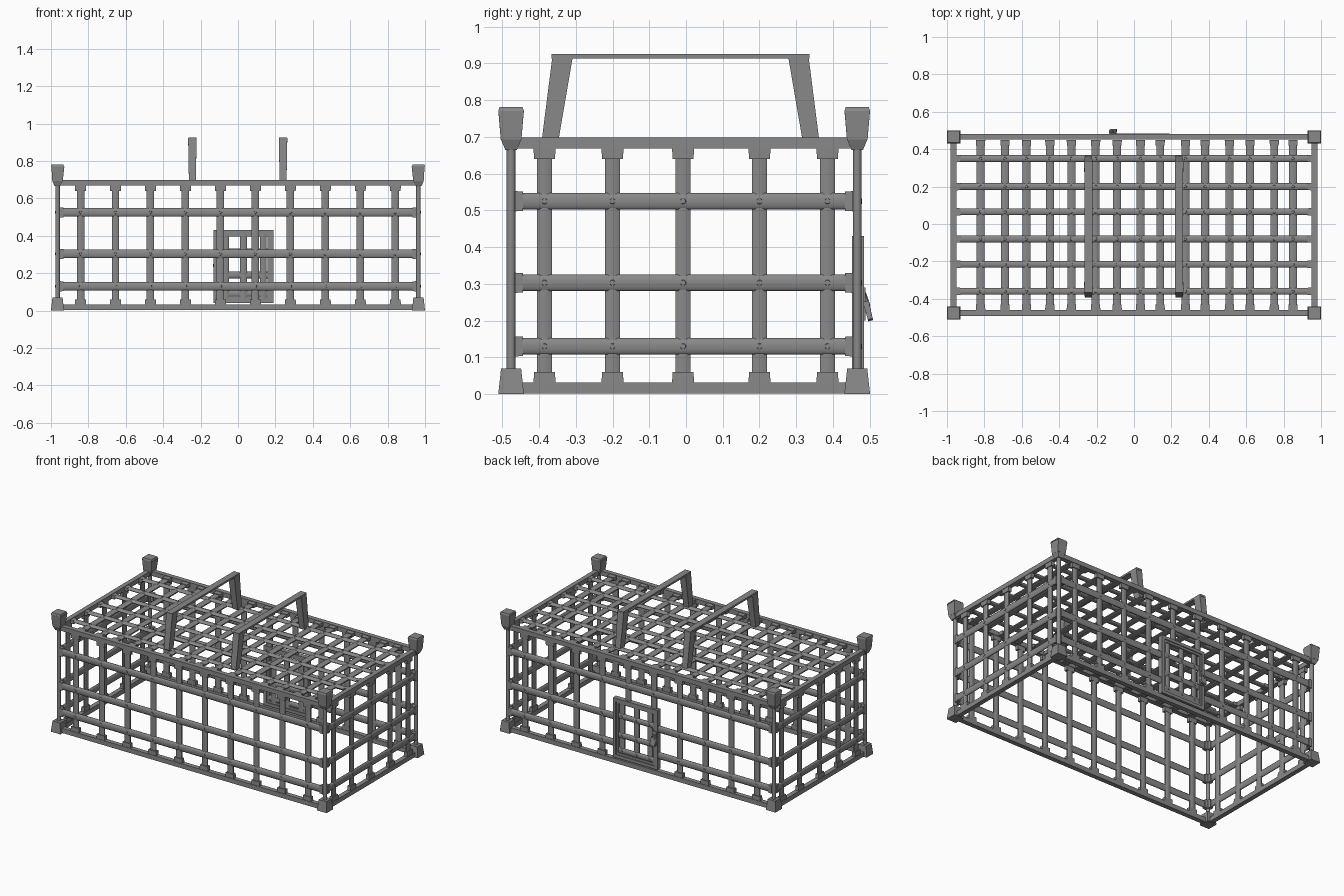
import bpy, bmesh, math
from mathutils import Matrix, Vector

if "Cube" in bpy.data.objects:
    bpy.data.objects.remove(bpy.data.objects["Cube"])

YF, YB, XS = -0.476, 0.466, 0.965      # wall planes: front, back, sides
iron = bpy.data.materials.new("dark_iron")
iron.diffuse_color = (0.25, 0.25, 0.25, 1)
iron.use_nodes = True
iron.node_tree.nodes["Principled BSDF"].inputs["Base Color"].default_value = iron.diffuse_color


def prism(bm, p0, p1, side, w, d, n=4, taper=1.0):
    """n-sided bar from p0 to p1; w is its width along 'side', d its depth."""
    p0, p1, s = Vector(p0), Vector(p1), Vector(side)
    z = (p1 - p0).normalized()
    s = (s - z * s.dot(z)).normalized()
    y = z.cross(s)
    m = Matrix((s, y, z)).transposed().to_4x4()
    m.translation = (p0 + p1) / 2
    r = 0.5 / math.cos(math.pi / n)
    m = m @ Matrix.Diagonal((w, d, 1, 1)) @ Matrix.Rotation(math.pi / n, 4, 'Z')
    bmesh.ops.create_cone(bm, cap_ends=True, segments=n, radius1=r,
                          radius2=r * taper, depth=(p1 - p0).length, matrix=m)


def finish(bm, name, mat=None, smooth=False):
    me = bpy.data.meshes.new(name)
    bm.to_mesh(me)
    bm.free()
    me.materials.append(iron)
    if smooth:
        me.shade_smooth()
        me.set_sharp_from_angle(angle=math.radians(62))
    ob = bpy.data.objects.new(name, me)
    bpy.context.collection.objects.link(ob)
    if mat:
        ob.matrix_world = mat
    return ob


def pieces(a, b, pos, hole, axis):
    """Split a bar running a..b where it would cross the hole."""
    if hole:
        u0, u1, v0, v1 = hole
        lo, hi, c0, c1 = (u0, u1, v0, v1) if axis == 0 else (v0, v1, u0, u1)
        if c0 < pos < c1:
            return [s for s in ((a, lo), (hi, b)) if s[1] - s[0] > 0.05]
    return [(a, b)]


def lattice(name, mat, us, vs, ur, vr, wu=0.04, wv=0.045, hole=None, collar=0.02):
    """Riveted grid in a local plane: u = x, v = y, outward = z."""
    bm = bmesh.new()
    for u in us:
        for a, b in pieces(vr[0], vr[1], u, hole, 1):
            prism(bm, (u, a, -0.002), (u, b, -0.002), (1, 0, 0), wu, 0.018, 8)
        if collar:
            for e, s in ((vr[0], 1), (vr[1], -1)):
                if hole and hole[0] < u < hole[1] and s == 1:
                    continue
                prism(bm, (u, e, 0), (u, e + s * 0.03, 0), (1, 0, 0), wu + collar, 0.024, 4, 0.95)
    for v in vs:
        for a, b in pieces(ur[0], ur[1], v, hole, 0):
            prism(bm, (a, v, 0.002), (b, v, 0.002), (0, 1, 0), wv, 0.018, 12)
        if collar:
            for e, s in ((ur[0], 1), (ur[1], -1)):
                prism(bm, (e, v, 0), (e + s * 0.022, v, 0), (0, 1, 0),
                      wv + collar / 2, 0.024, 4, 0.95)
    for u in us:
        for v in vs:
            if hole and hole[0] < u < hole[1] and hole[2] < v < hole[3]:
                continue
            prism(bm, (u, v, 0.006), (u, v, 0.013), (1, 0, 0), 0.018, 0.018, 8, 0.75)
    return finish(bm, name, mat, True)


def plane(u, v, w, o):
    m = Matrix((u, v, w)).transposed().to_4x4()
    m.translation = o
    return m


# Wall and roof lattices
Z = (0, 0, 1)
front_m = plane((1, 0, 0), Z, (0, -1, 0), (0, YF, 0))
back_m = plane((-1, 0, 0), Z, (0, 1, 0), (0, YB, 0))
right_m = plane((0, 1, 0), Z, (1, 0, 0), (XS, 0, 0))
left_m = plane((0, -1, 0), Z, (-1, 0, 0), (-XS, 0, 0))
roof_m = Matrix.Translation((0, 0, 0.684))
long_us = [-0.842 + i * 0.187 for i in range(10)]
short_us = [-0.385, -0.2, -0.008, 0.2, 0.385]
rows = [0.13, 0.303, 0.525]
lattice("front_wall", front_m, long_us, rows, (-0.955, 0.955), (0.03, 0.67))
lattice("back_wall", back_m, [-u for u in long_us], rows, (-0.955, 0.955), (0.03, 0.67),
        hole=(-0.19, 0.13, 0.0, 0.42))
lattice("right_wall", right_m, short_us, rows, (-0.465, 0.455), (0.03, 0.67))
lattice("left_wall", left_m, [-u for u in short_us], rows, (-0.455, 0.465), (0.03, 0.67))
roof_us = [-0.82, -0.69, -0.575, -0.45, -0.335, -0.205, -0.09, 0.035,
           0.14, 0.275, 0.38, 0.51, 0.62, 0.75, 0.85]
lattice("roof", roof_m, roof_us, [-0.36, -0.215, -0.08, 0.065, 0.2, 0.35],
        (-0.95, 0.95), (-0.46, 0.45), 0.042, 0.036, collar=0.008)

# Top and bottom rails
bm = bmesh.new()
for z in (0.017, 0.684):
    for y in (YF, YB):
        prism(bm, (-XS, y, z), (XS, y, z), Z, 0.03, 0.03)
    for x in (-XS, XS):
        prism(bm, (x, YF, z), (x, YB, z), Z, 0.03, 0.03)
finish(bm, "frame_rails")

# Corner posts, tapered feet and flared caps
posts, feet, caps = bmesh.new(), bmesh.new(), bmesh.new()
for x in (-XS, XS):
    for y in (YF, YB):
        s = -math.copysign(1, x)
        prism(posts, (x, y, 0.03), (x, y, 0.70), (1, 0, 0), 0.024, 0.024, 8)
        prism(feet, (x, y, 0), (x, y, 0.07), (1, 0, 0), 0.07, 0.07, 4, 0.78)
        prism(caps, (x, y, 0.665), (x, y, 0.694), (1, 0, 0), 0.032, 0.032, 4, 1.75)
        prism(caps, (x, y, 0.692), (x + s * 0.002, y, 0.771), (1, 0, 0), 0.056, 0.056, 4, 1.24)
        prism(caps, (x, y, 0.771), (x, y, 0.781), (1, 0, 0), 0.0695, 0.0695, 4, 0.9)
finish(posts, "corner_posts", smooth=True)
finish(feet, "corner_feet")
finish(caps, "corner_caps")

# Carrying handles: splayed legs with a thin strap on top
for name, x in (("left_handle", -0.244), ("right_handle", 0.241)):
    bm = bmesh.new()
    yc = -0.015
    for s in (-1, 1):
        prism(bm, (x, yc + s * 0.355, 0.69), (x, yc + s * 0.321, 0.918), (0, 1, 0),
              0.045, 0.037, 4, 1.22)
    prism(bm, (x, yc - 0.351, 0.919), (x, yc + 0.351, 0.919), (1, 0, 0), 0.043, 0.012)
    finish(bm, name)

# Door in the back wall: outer frame, slimmer inner frame, lattice
bm = bmesh.new()
for grow, w, d in ((0, 0.02, 0.032), (0.016, 0.016, 0.02)):
    for u in (-0.181 + grow, 0.121 - grow):
        prism(bm, (u, 0.04 + grow, 0.002), (u, 0.43 - grow, 0.002), (1, 0, 0), w, d)
    for v in (0.051 + grow, 0.42 - grow):
        prism(bm, (-0.19 + grow, v, 0.002), (0.13 - grow, v, 0.002), (0, 1, 0), w, d)
finish(bm, "door_frame", back_m)
lattice("door_lattice", back_m, [-0.135, -0.03, 0.065], [0.09, 0.19, 0.315],
        (-0.175, 0.115), (0.05, 0.415), 0.036, 0.036, collar=0)

# Door latch: plate, pin and tilted lock
bm = bmesh.new()
prism(bm, (0.115, 0.2, 0.018), (0.115, 0.29, 0.018), (1, 0, 0), 0.03, 0.01)
prism(bm, (0.115, 0.275, 0.018), (0.115, 0.24, 0.03), (1, 0, 0), 0.016, 0.012, 8)
prism(bm, (0.115, 0.25, 0.024), (0.108, 0.202, 0.036), (1, 0, 0), 0.04, 0.016, 4, 0.85)
finish(bm, "door_latch", back_m)
